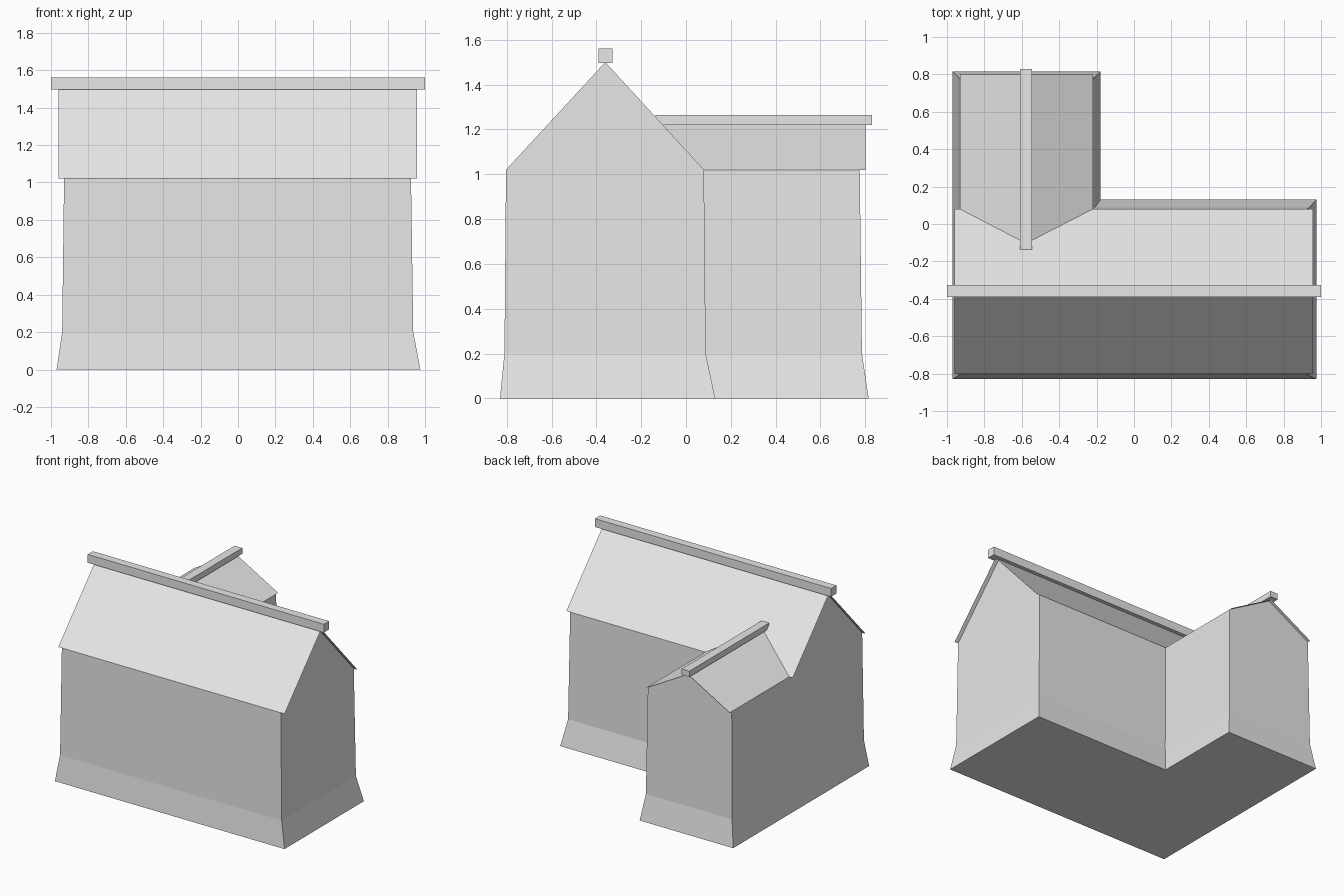
import bpy, bmesh
from mathutils import Vector

if "Cube" in bpy.data.objects:
    bpy.data.objects.remove(bpy.data.objects["Cube"])

grey = bpy.data.materials.new("plain_grey")
grey.diffuse_color = (0.8, 0.8, 0.8, 1)
grey.use_nodes = True
grey.node_tree.nodes["Principled BSDF"].inputs["Base Color"].default_value = grey.diffuse_color

EAVE, RIDGE, WING_RIDGE = 1.02, 1.50, 1.22
RIDGE_Y, WING_X = -0.36, -0.577


def finish(name, bm):
    mesh = bpy.data.meshes.new(name)
    bm.to_mesh(mesh)
    bm.free()
    mesh.materials.append(grey)
    obj = bpy.data.objects.new(name, mesh)
    bpy.context.collection.objects.link(obj)
    return obj


def sheets(name, polygons):
    """Thin roof slopes, always facing upward."""
    bm = bmesh.new()
    for points in polygons:
        f = bm.faces.new([bm.verts.new(p) for p in points])
        f.normal_update()
        if f.normal.z < 0:
            f.normal_flip()
    bmesh.ops.remove_doubles(bm, verts=bm.verts, dist=0.0005)
    return finish(name, bm)


def beam(name, lo, hi):
    bm = bmesh.new()
    bmesh.ops.create_cube(bm, size=1)
    lo, hi = Vector(lo), Vector(hi)
    for v in bm.verts:
        v.co = (lo + hi) / 2 + v.co * (hi - lo)
    return finish(name, bm)


# Walls: L-shaped rings stacked from a flared base to the eaves
def ring(bm, z, left, right, inner_x, front, inner_y, back):
    plan = [(left, front), (right, front), (right, inner_y),
            (inner_x, inner_y), (inner_x, back), (left, back)]
    return [bm.verts.new((x, y, z)) for x, y in plan]


bm = bmesh.new()
rings = [ring(bm, 0.0, -0.97, 0.975, -0.178, -0.83, 0.13, 0.815),
         ring(bm, 0.2, -0.94, 0.937, -0.21, -0.81, 0.088, 0.785),
         ring(bm, EAVE, -0.93, 0.925, -0.22, -0.803, 0.08, 0.775)]
for a, b in zip(rings, rings[1:]):
    for i in range(6):
        j = (i + 1) % 6
        bm.faces.new((a[i], a[j], b[j], b[i]))
bm.faces.new(rings[0][::-1])
# Gable triangles
top = rings[-1]
bm.faces.new((top[1], top[2], bm.verts.new((0.925, RIDGE_Y, RIDGE))))
bm.faces.new((top[4], top[5], bm.verts.new((WING_X, 0.775, WING_RIDGE))))
bm.faces.new((bm.verts.new((-0.93, 0.08, EAVE)), top[0],
              bm.verts.new((-0.93, RIDGE_Y, RIDGE))))
finish("walls", bm)

# Main roof: the back slope is notched where the wing meets it
x0, x1 = -0.96, 0.957
valley_y = 0.08 - (WING_RIDGE - EAVE) / (RIDGE - EAVE) * (0.08 - RIDGE_Y)
valley = (WING_X, valley_y, WING_RIDGE)
sheets("main_roof", [
    [(x0, -0.803, EAVE), (x1, -0.803, EAVE),
     (x1, RIDGE_Y, RIDGE), (x0, RIDGE_Y, RIDGE)],
    [(x0, RIDGE_Y, RIDGE), (x0, 0.08, EAVE), (-0.93, 0.08, EAVE), valley,
     (-0.22, 0.08, EAVE), (x1, 0.08, EAVE), (x1, RIDGE_Y, RIDGE)]])

# Wing roof
sheets("wing_roof", [
    [(x, 0.08, EAVE), valley, (WING_X, 0.80, WING_RIDGE), (x, 0.80, EAVE)]
    for x in (-0.93, -0.22)])

# Ridge beams
beam("main_ridge_beam", (-1, -0.39, 1.496), (1, -0.327, 1.56))
beam("wing_ridge_beam", (-0.61, -0.135, 1.22), (-0.545, 0.83, 1.265))
